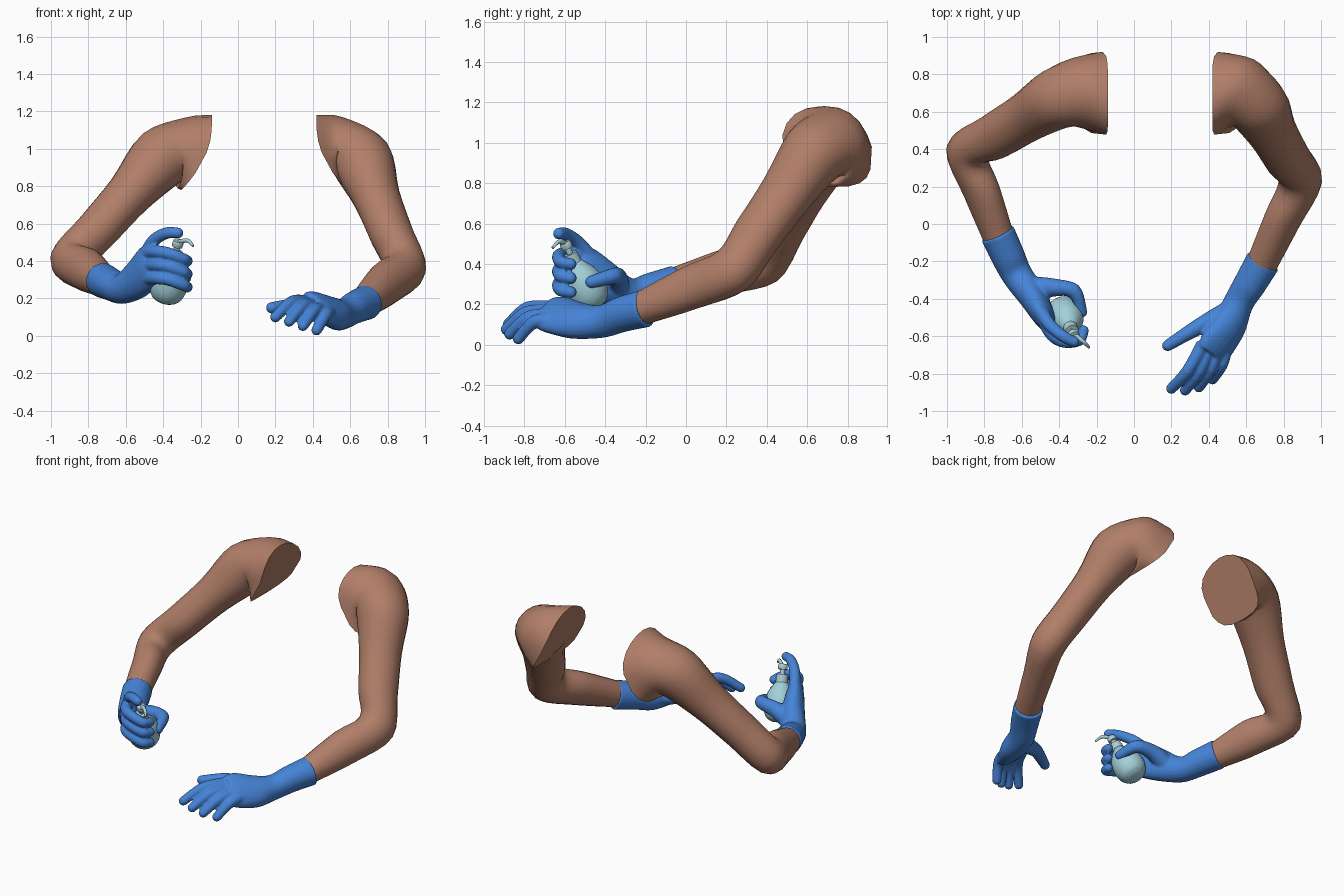
import bpy, bmesh, math
from mathutils import Vector

cube = bpy.data.objects.get("Cube")
if cube:
    bpy.data.objects.remove(cube, do_unlink=True)


def material(name, red, green, blue):
    mat = bpy.data.materials.new(name)
    mat.use_nodes = True
    mat.diffuse_color = (red, green, blue, 1)
    shader = mat.node_tree.nodes["Principled BSDF"]
    shader.inputs["Base Color"].default_value = mat.diffuse_color
    return mat


SKIN = material("warm brown skin", .44, .21, .14)
GLOVE = material("blue glove", .06, .23, .68)
BOTTLE = material("pale teal bottle", .36, .63, .7)
PUMP = material("pale grey teal pump", .42, .62, .66)
SIDES = 20
STEPS = 4
ANGLES = [math.tau * k / SIDES for k in range(SIDES)]
UP = Vector((0, 0, 1))
FORWARD = Vector((0, -1, 0))


def spline(before, start, end, after, t):
    """Point on a smooth curve from start to end."""
    leave, arrive = (end - before) / 2, (after - start) / 2
    ease = t * t * (3 - 2 * t)
    return (start.lerp(end, ease) + leave * t * (1 - t) ** 2
            - arrive * t * t * (1 - t))


def loft(bm, path, widths, depths, side, first_ring=None):
    """Skin smooth elliptical rings along a path and cap both ends."""
    path = [Vector(point) for point in path]
    last = len(path) - 1
    rings = []
    for i, centre in enumerate(path):
        along = (path[min(i + 1, last)] - path[max(i - 1, 0)]).normalized()
        side = (side - along * side.dot(along)).normalized()
        across = along.cross(side)
        rings.append([centre + side * widths[i] * math.cos(a)
                      + across * depths[i] * math.sin(a) for a in ANGLES])
    if first_ring:
        rings[0] = first_ring
    smooth = []
    for i in range(last):
        keys = (rings[max(i - 1, 0)], rings[i], rings[i + 1], rings[min(i + 2, last)])
        for step in range(STEPS):
            smooth.append([spline(*points, step / STEPS) for points in zip(*keys)])
    smooth.append(rings[last])
    loops = [[bm.verts.new(point) for point in ring] for ring in smooth]
    for lower, upper in zip(loops, loops[1:]):
        for k in range(SIDES):
            after = (k + 1) % SIDES
            bm.faces.new((lower[k], lower[after], upper[after], upper[k]))
    bm.faces.new(reversed(loops[0]))
    bm.faces.new(loops[-1])


def finish(bm, name, mat):
    bmesh.ops.recalc_face_normals(bm, faces=bm.faces)
    mesh = bpy.data.meshes.new(name)
    bm.to_mesh(mesh)
    bm.free()
    mesh.materials.append(mat)
    ob = bpy.data.objects.new(name, mesh)
    bpy.context.collection.objects.link(ob)
    bpy.ops.object.select_all(action="DESELECT")
    ob.select_set(True)
    bpy.context.view_layer.objects.active = ob
    bpy.ops.object.shade_smooth_by_angle(angle=math.radians(50))
    return ob


def shoulder_cut():
    """Slanted cut: round above, squared off and flaring outward below."""
    ring = []
    for a in ANGLES:
        c, s = math.cos(a), math.sin(a)
        if s > 0:
            c, s = math.copysign(abs(c) ** .6, c), s ** .5
        y, z = .7 - .22 * c - .04 * max(-s, 0), .98 - .2 * s
        ring.append(Vector((.42 + 1.4 * max(1.12 - z, 0) ** 2, y, z)))
    return ring


def arm(name, shoulder, elbow, wrist, mirrored=False):
    shoulder, elbow, wrist = Vector(shoulder), Vector(elbow), Vector(wrist)
    path = [(.46, .7, .92), (.58, .7, .98), shoulder,
            shoulder.lerp(elbow, .35), shoulder.lerp(elbow, .7), elbow,
            elbow.lerp(wrist, .45), wrist]
    widths = [.2, .19, .165, .135, .125, .122, .115, .083]
    depths = [.2, .19, .165, .125, .115, .112, .096, .083]
    bm = bmesh.new()
    loft(bm, path, widths, depths, FORWARD, shoulder_cut())
    if mirrored:  # swap sides about the midline between the shoulders
        for vert in bm.verts:
            vert.co.x = .28 - vert.co.x
    finish(bm, name, SKIN)


arm("left_arm", (.66, .63, .94), (.89, .23, .37), (.68, -.22, .18))
arm("right_arm", (.69, .67, .95), (1.17, .38, .41), (1, -.08, .29), mirrored=True)


def finger(bm, path, root=.037, end=.029):
    radii = [root + (end - root) * i / (len(path) - 1) for i in range(len(path))]
    loft(bm, path, radii, radii, UP)
    tip = bmesh.ops.create_uvsphere(bm, u_segments=16, v_segments=10, radius=end)
    bmesh.ops.translate(bm, verts=tip["verts"], vec=path[-1])


def glove(name, palm, side, fingers, thumb):
    widths = [.094, .085, .08, .105, .118, .1]
    depths = [.094, .09, .082, .076, .058, .042]
    bm = bmesh.new()
    loft(bm, palm, widths, depths, side)
    for path in fingers:
        finger(bm, path)
    finger(bm, thumb, root=.06, end=.031)
    ob = finish(bm, name, GLOVE)
    # Fuse the palm and fingers into one skin
    fuse = ob.modifiers.new("fuse", "REMESH")
    fuse.mode = "VOXEL"
    fuse.voxel_size = .008
    fuse.use_smooth_shade = True
    soften = ob.modifiers.new("soften", "SMOOTH")
    soften.iterations = 4


# Open left hand: four drooping fingers fanned from index to little, and a thumb
index_knuckle, little_knuckle = Vector((.37, -.64, .18)), Vector((.5, -.62, .12))
index_tip, little_tip = Vector((.2, -.88, .1)), Vector((.42, -.83, .03))
fan = []
for i in range(4):
    knuckle = index_knuckle.lerp(little_knuckle, i / 3)
    tip = index_tip.lerp(little_tip, i / 3) + FORWARD * .03 * math.sin(math.pi * i / 3)
    fan.append([knuckle, knuckle.lerp(tip, .6) + UP * .05 + Vector((.02, 0, 0)), tip])
glove("left_glove",
      [(.69, -.2, .18), (.62, -.32, .15), (.56, -.42, .115),
       (.51, -.54, .12), (.44, -.65, .15), (.41, -.7, .16)],
      Vector((.8, .3, -.4)), fan,
      [(.49, -.48, .12), (.42, -.51, .13), (.31, -.57, .16), (.18, -.65, .15)])

# Right hand: three fingers wrap the bottle, the index presses the pump
wrapped = [[Vector(point) + UP * (.44 - .07 * i) for point in
            ((-.5, -.47, 0), (-.44, -.59, .01), (-.37, -.63, 0), (-.29, -.62, -.03), (-.27, -.57, -.04))]
           for i in range(3)]
index = [(-.5, -.46, .42), (-.45, -.54, .51), (-.38, -.6, .55), (-.32, -.63, .55)]
glove("right_glove",
      [(-.73, -.05, .3), (-.67, -.18, .27), (-.62, -.28, .25),
       (-.54, -.39, .3), (-.48, -.5, .37), (-.46, -.54, .39)],
      UP, wrapped + [index],
      [(-.55, -.34, .28), (-.44, -.34, .33), (-.32, -.36, .34), (-.28, -.47, .31)])

# Bottle and pump share one tilted axis
base = Vector((-.39, -.45, .185))
axis = Vector((.2, -.42, .9)).normalized()


def turned(name, mat, heights, radii):
    bm = bmesh.new()
    loft(bm, [base + axis * height for height in heights], radii, radii, FORWARD)
    finish(bm, name, mat)


turned("bottle", BOTTLE, [0, .02, .06, .11, .17, .22, .26], [.04, .075, .096, .1, .088, .06, .03])
turned("pump_collar", PUMP, [.25, .3], [.038, .036])
turned("pump_stem", PUMP, [.29, .34], [.016, .016])
turned("pump_head", PUMP, [.33, .35, .365], [.028, .03, .026])
nozzle = bmesh.new()
nozzle_radii = [.013, .011, .007]
loft(nozzle, [(-.32, -.59, .5), (-.27, -.63, .51), (-.24, -.66, .48)], nozzle_radii, nozzle_radii, UP)
finish(nozzle, "pump_nozzle", PUMP)
